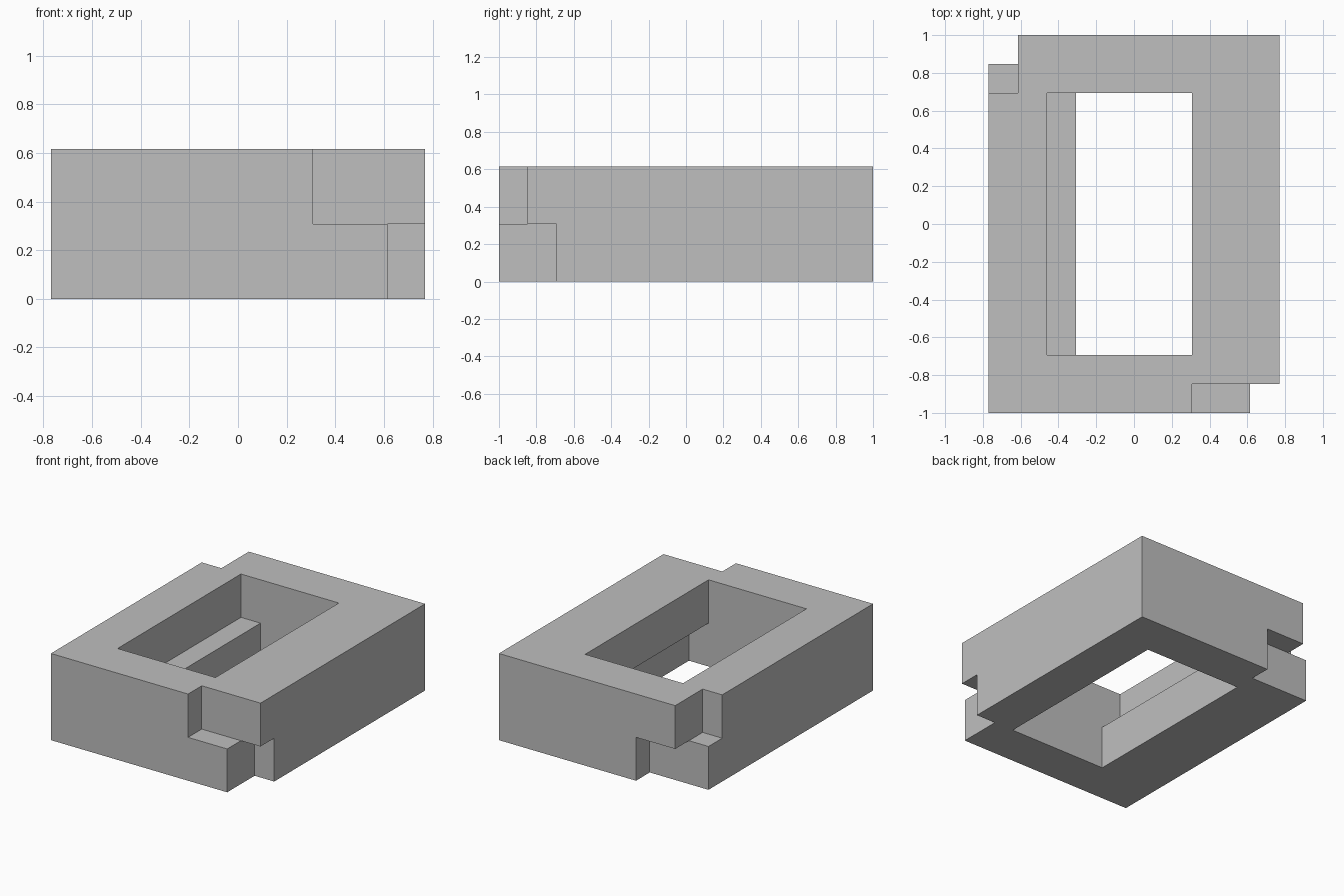
import bpy
import bmesh
from itertools import product
from mathutils import Vector

default_cube = bpy.data.objects.get("Cube")
if default_cube:
    bpy.data.objects.remove(default_cube, do_unlink=True)

U = 2 / 13                      # one module of the block
HALF_X, HALF_Y, HALF_Z = 5, 6.5, 2

# Upper-layer cuts (x0, x1, y0, y1); the lower layer is their point mirror
UPPER_CUTS = [
    (-3, 2, -4.5, 4.5),         # window, offset to one side
    (2, 5, -6.5, -5.5),         # shallow front corner notch
    (-5, -4, 4.5, 6.5),         # deep back corner notch
]


def is_solid(x, y, z):
    if abs(x) > HALF_X or abs(y) > HALF_Y or abs(z) > HALF_Z:
        return False
    if z < 0:
        x, y = -x, -y
    return not any(a < x < b and c < y < d for a, b, c, d in UPPER_CUTS)


# Grid lines wherever a cut begins or ends
def grid_lines(values, half):
    mirrored = {s * v for v in values for s in (-1, 1)}
    return sorted(mirrored | {-half, half})


xs = grid_lines([v for c in UPPER_CUTS for v in c[:2]], HALF_X)
ys = grid_lines([v for c in UPPER_CUTS for v in c[2:]], HALF_Y)
zs = [-HALF_Z, 0, HALF_Z]

# Keep only the faces between solid and empty cells
bm = bmesh.new()
for cell in product(zip(xs, xs[1:]), zip(ys, ys[1:]), zip(zs, zs[1:])):
    centre = Vector([(a + b) / 2 for a, b in cell])
    if not is_solid(*centre):
        continue
    for axis, side in product(range(3), (0, 1)):
        step = Vector((0, 0, 0))
        step[axis] = (cell[axis][side] - centre[axis]) * 1.01
        if is_solid(*(centre + step)):
            continue
        u, v = (axis + 1) % 3, (axis + 2) % 3
        corners = []
        for i, j in ((0, 0), (1, 0), (1, 1), (0, 1)):
            p = Vector((0, 0, 0))
            p[axis], p[u], p[v] = cell[axis][side], cell[u][i], cell[v][j]
            corners.append(bm.verts.new((p + Vector((0, 0, HALF_Z))) * U))
        bm.faces.new(corners if side else corners[::-1])

bmesh.ops.remove_doubles(bm, verts=bm.verts, dist=0.001)
bmesh.ops.recalc_face_normals(bm, faces=bm.faces)
bmesh.ops.dissolve_limit(bm, angle_limit=0.01, verts=bm.verts, edges=bm.edges)

# Single grey body
mesh = bpy.data.meshes.new("interlocking_frame")
bm.to_mesh(mesh)
bm.free()
grey = bpy.data.materials.new("light_grey")
grey.use_nodes = True
grey.diffuse_color = (0.52, 0.52, 0.52, 1)
grey.node_tree.nodes["Principled BSDF"].inputs["Base Color"].default_value = grey.diffuse_color
mesh.materials.append(grey)
frame = bpy.data.objects.new("interlocking_frame", mesh)
bpy.context.collection.objects.link(frame)
